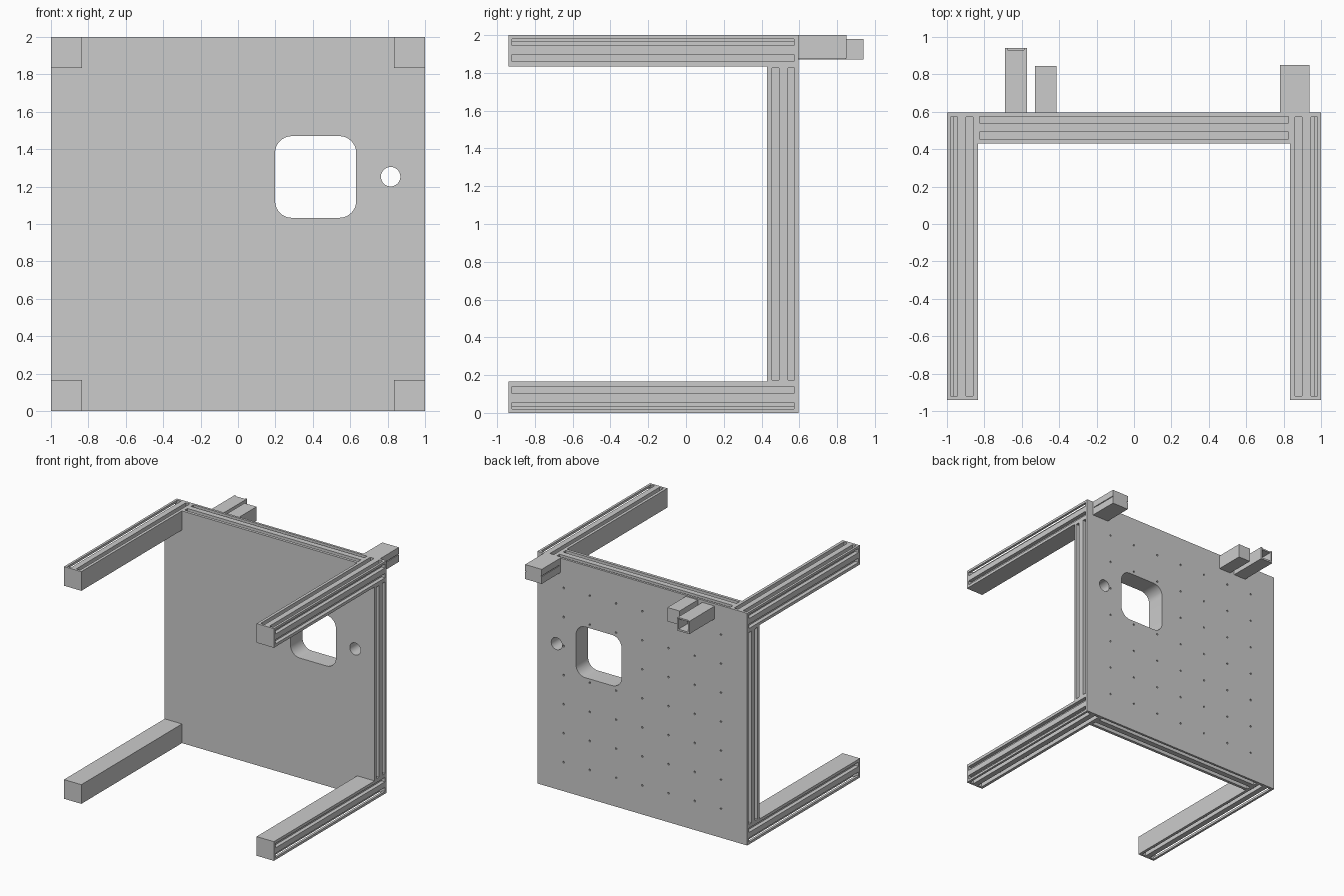
import bpy, bmesh, math
from mathutils import Matrix, Vector

if "Cube" in bpy.data.objects:
    bpy.data.objects.remove(bpy.data.objects["Cube"])

BACK, FRONT, LEG_END, T = 0.595, 0.43, -0.94, 0.165
DEPTH = 0.033


def finish(bm, name):
    bmesh.ops.recalc_face_normals(bm, faces=bm.faces)
    me = bpy.data.meshes.new(name)
    bm.to_mesh(me)
    bm.free()
    ob = bpy.data.objects.new(name, me)
    bpy.context.collection.objects.link(ob)
    return ob


def add_box(bm, lo, hi):
    lo, hi = Vector(lo), Vector(hi)
    m = Matrix.Translation((lo + hi) / 2) @ Matrix.Diagonal((*(hi - lo), 1))
    bmesh.ops.create_cube(bm, size=1, matrix=m)


def boxes(name, *spans):
    bm = bmesh.new()
    for lo, hi in spans:
        add_box(bm, lo, hi)
    return finish(bm, name)


def add_prism(bm, pts, y0, y1):
    """Extrude an x-z outline along y."""
    f = bm.faces.new([bm.verts.new((x, y0, z)) for x, z in pts])
    ext = bmesh.ops.extrude_face_region(bm, geom=[f])
    bmesh.ops.translate(bm, vec=(0, y1 - y0, 0),
                        verts=[v for v in ext['geom'] if isinstance(v, bmesh.types.BMVert)])


def circle(cx, cz, r, n, start=0.0, sweep=2 * math.pi, closed=True):
    k = n if closed else n - 1
    return [(cx + r * math.cos(start + sweep * i / k),
             cz + r * math.sin(start + sweep * i / k)) for i in range(n)]


def cut(ob, cutter):
    mod = ob.modifiers.new("cut", 'BOOLEAN')
    mod.operation, mod.solver, mod.object = 'DIFFERENCE', 'EXACT', cutter
    cutter.hide_render = True
    bpy.context.view_layer.objects.active = ob
    bpy.ops.object.modifier_apply(modifier=mod.name)
    bpy.data.objects.remove(cutter)


# Panel with four corner legs, one continuous body
bm = bmesh.new()
xs, zs = (-1, T - 1, 1 - T, 1), (0, T, 2 - T, 2)
grid = [[bm.verts.new((x, FRONT, z)) for z in zs] for x in xs]
corners = []
for i in range(3):
    for j in range(3):
        f = bm.faces.new((grid[i][j], grid[i + 1][j], grid[i + 1][j + 1], grid[i][j + 1]))
        if i != 1 and j != 1:
            corners.append(f)
ext = bmesh.ops.extrude_face_region(bm, geom=bm.faces[:], use_keep_orig=True)
bmesh.ops.translate(bm, vec=(0, BACK - FRONT, 0),
                    verts=[v for v in ext['geom'] if isinstance(v, bmesh.types.BMVert)])
for f in bmesh.ops.extrude_discrete_faces(bm, faces=corners)['faces']:
    bmesh.ops.translate(bm, vec=(0, LEG_END - FRONT, 0), verts=f.verts)
bmesh.ops.remove_doubles(bm, verts=bm.verts, dist=1e-5)
body = finish(bm, "panel_and_legs")

# Paired slots in the outer faces (offsets measured from the outer edge)
offs = ((0.02, 0.055), (0.103, 0.14))
side, level = [], []
for s in (-1, 1):
    xa, xb = sorted((s * (1 - DEPTH), s * 1.1))
    za, zb = (2 - DEPTH, 2.1) if s > 0 else (-0.1, DEPTH)
    for a, b in offs:
        for e in (-1, 1):
            u0, u1 = sorted((e * (1 - a), e * (1 - b)))
            side.append(((xa, -0.92, 1 + u0), (xb, 0.572, 1 + u1)))
            level.append(((u0, -0.92, za), (u1, 0.572, zb)))
        side.append(((xa, BACK - b, 0.175), (xb, BACK - a, 1.825)))
        level.append(((-0.827, BACK - b, za), (0.827, BACK - a, zb)))
cut(body, boxes("side_slots", *side))
cut(body, boxes("level_slots", *level))

# Rounded window, round hole and the grid of small blind holes
bm = bmesh.new()
r, outline = 0.09, []
for k, (cx, cz) in enumerate(((0.632 - r, 1.47 - r), (0.198 + r, 1.47 - r),
                              (0.198 + r, 1.033 + r), (0.632 - r, 1.033 + r))):
    outline += circle(cx, cz, r, 9, k * math.pi / 2, math.pi / 2, False)
add_prism(bm, outline, 0.3, 0.7)
add_prism(bm, circle(0.816, 1.253, 0.052, 40), 0.3, 0.7)
for i in range(-3, 4):
    for j in range(1, 8):
        if not (j == 5 and i in (1, 2)):
            add_prism(bm, circle(i * 0.25, j * 0.25, 0.008, 10), BACK - 0.05, 0.7)
cut(body, finish(bm, "panel_holes"))

# Hollow long stub with a notched top edge
stub = boxes("long_stub", ((-0.69, BACK, 1.87), (-0.572, 0.94, 1.98)))
cut(stub, boxes("bore", ((-0.675, 0.82, 1.885), (-0.587, 1, 1.967))))
cut(stub, boxes("notch", ((-0.675, 0.929, 1.95), (-0.587, 1, 2.05))))

# Plain short stub
boxes("short_stub", ((-0.53, BACK, 1.87), (-0.415, 0.845, 1.99)))

# Wide stub with a seam along its sides and end
wide = boxes("wide_stub", ((0.78, BACK, 1.875), (0.938, 0.85, 2.0)))
cut(wide, boxes("seam", ((0.7, BACK + 0.01, 1.937), (0.787, 0.9, 1.944)),
                ((0.931, BACK + 0.01, 1.937), (1, 0.9, 1.944))))

for ob in bpy.context.collection.objects:
    ob.select_set(True)
bpy.context.view_layer.objects.active = body
bpy.ops.object.shade_smooth_by_angle(angle=math.radians(30))
